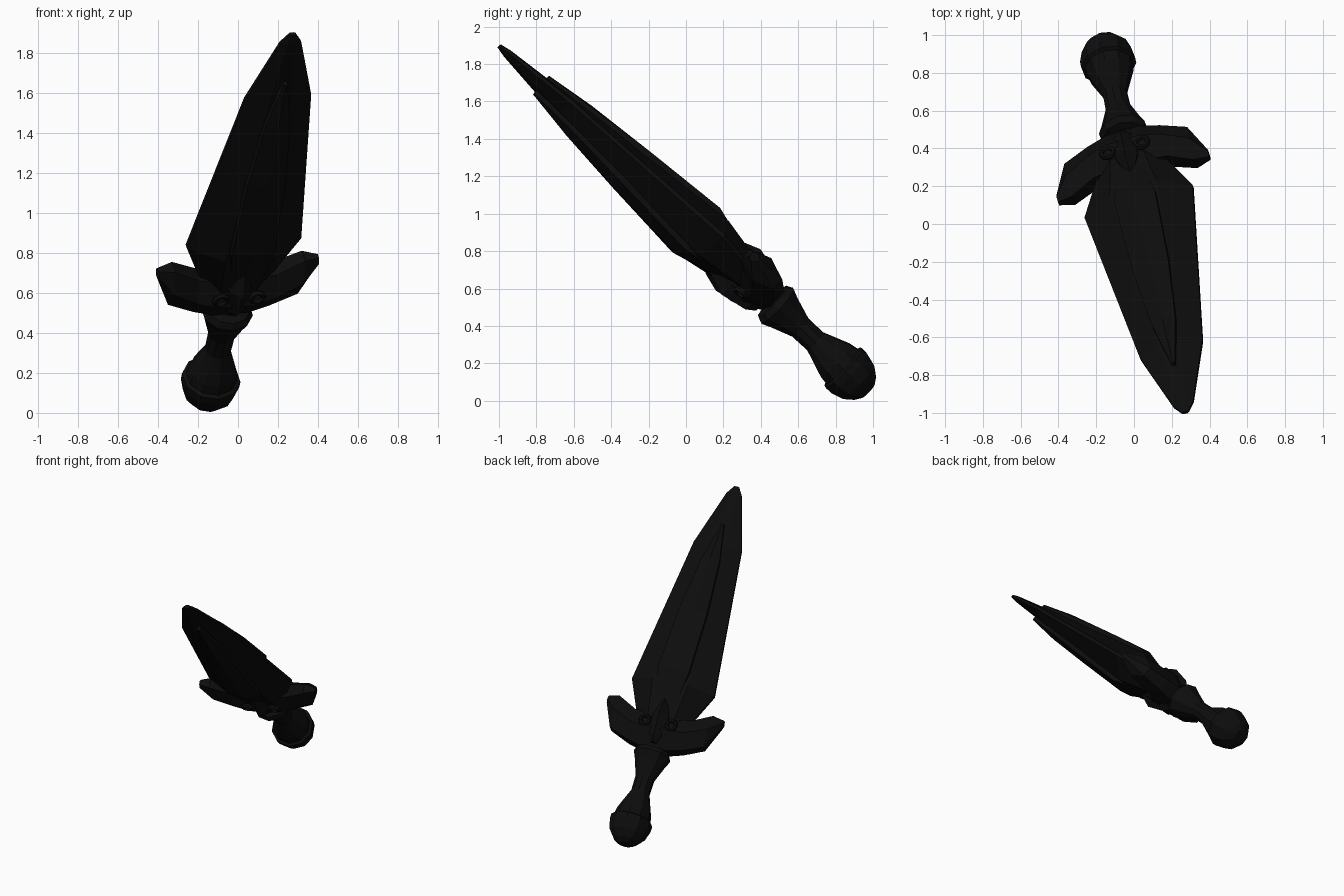
import bpy, bmesh, math
from mathutils import Matrix, Vector

cube = bpy.data.objects.get("Cube")
if cube:
    bpy.data.objects.remove(cube, do_unlink=True)

black = bpy.data.materials.new("near_black")
black.use_nodes = True
COLOUR = (0.004, 0.004, 0.004, 1)
black.diffuse_color = COLOUR
black.node_tree.nodes["Principled BSDF"].inputs["Base Color"].default_value = COLOUR

# Dagger frame: local x across the blade, y through it, z from pommel to tip
along = Vector((0.159, -0.721, 0.674)).normalized()
across = Vector((0.955, 0.285, 0.084))
across = (across - along * across.dot(along)).normalized()
through = along.cross(across)
FRAME = Matrix((across, through, along)).transposed().to_4x4()
FRAME.translation = (-0.14, 0.87, 0.15)


def finish(name, bm):
    bmesh.ops.recalc_face_normals(bm, faces=bm.faces)
    mesh = bpy.data.meshes.new(name)
    bm.to_mesh(mesh)
    bm.free()
    mesh.materials.append(black)
    obj = bpy.data.objects.new(name, mesh)
    obj.matrix_world = FRAME
    bpy.context.collection.objects.link(obj)
    return obj


def loft(name, rings):
    """Skin a list of equal-length point rings and cap both ends."""
    bm = bmesh.new()
    loops = [[bm.verts.new(p) for p in ring] for ring in rings]
    n = len(loops[0])
    for a, b in zip(loops, loops[1:]):
        for i in range(n):
            j = (i + 1) % n
            bm.faces.new((a[i], a[j], b[j], b[i]))
    bm.faces.new(loops[0])
    bm.faces.new(loops[-1])
    return finish(name, bm)


def lathe(name, profile, sides=10):
    turn = [math.tau * (i + 0.5) / sides for i in range(sides)]
    return loft(name, [[(r * math.cos(a), r * math.sin(a), s) for a in turn]
                       for s, r in profile])


def blade_ring(s, w, edge, p, t):
    """Eight-sided section: thin edges and a thick middle."""
    return [(w, -edge, s), (w, edge, s), (p, t, s), (-p, t, s),
            (-w, edge, s), (-w, -edge, s), (-p, -t, s), (p, -t, s)]


def ridge_ring(s, w, side, mid):
    """Six-sided section with a crest on both faces."""
    return [(w, -side, s), (w, side, s), (0, mid, s),
            (-w, side, s), (-w, -side, s), (0, -mid, s)]


# Blade body
loft("blade", [blade_ring(*r) for r in (
    (0.76, 0.17, 0.012, 0.09, 0.08),
    (1.05, 0.30, 0.012, 0.13, 0.125),
    (2.13, 0.173, 0.010, 0.06, 0.05),
    (2.53, 0.055, 0.008, 0.02, 0.02),
    (2.59, 0.018, 0.005, 0.01, 0.01))])

# Raised centre panel, stopping in a step short of the tip
loft("blade_ridge", [ridge_ring(*r) for r in (
    (0.82, 0.06, 0.08, 0.09),
    (1.13, 0.113, 0.15, 0.172),
    (1.60, 0.10, 0.118, 0.14),
    (2.00, 0.065, 0.085, 0.108),
    (2.28, 0.010, 0.062, 0.068))])

# Swept guard, lofted across from wing tip to wing tip
half = [(0.09, 0.57, 0.82, 0.12), (0.20, 0.60, 0.825, 0.10),
        (0.34, 0.66, 0.90, 0.08), (0.42, 0.84, 0.89, 0.03)]
stations = [(-u, lo, hi, t) for u, lo, hi, t in reversed(half)] + half


def guard_ring(u, lo, hi, t):
    mid = (lo + hi) / 2
    return [(u, -t * 0.45, lo), (u, t * 0.45, lo), (u, t, mid),
            (u, t * 0.45, hi), (u, -t * 0.45, hi), (u, -t, mid)]


loft("guard", [guard_ring(*s) for s in stations])

# Leaf ornament on both faces of the guard
loft("guard_leaf", [ridge_ring(*r) for r in (
    (0.60, 0.02, 0.08, 0.10),
    (0.65, 0.05, 0.10, 0.135),
    (0.80, 0.06, 0.10, 0.165),
    (0.94, 0.005, 0.10, 0.112))])

# Scroll rings beside the leaf
for face, tag in ((1, "back"), (-1, "front")):
    for side, hand in ((1, "left"), (-1, "right")):
        rings = []
        for i in range(11):
            a = math.tau * i / 10
            c = Vector((side * 0.095, face * 0.108, 0.74))
            out = Vector((math.cos(a), 0, math.sin(a)))
            rings.append([c + out * (0.033 + 0.013 * math.cos(b))
                          + Vector((0, 0.016 * math.sin(b), 0))
                          for b in (i * math.tau / 6 for i in range(6))])
        loft("scroll_" + tag + "_" + hand, rings)

# Grip with a flared collar and a neck into the guard
lathe("grip", [(0.02, 0.135), (0.10, 0.122), (0.25, 0.066), (0.36, 0.068),
               (0.48, 0.11), (0.53, 0.132), (0.565, 0.115),
               (0.575, 0.07), (0.66, 0.07)])

# Rounded pommel
lathe("pommel", [(-0.145, 0.05), (-0.12, 0.088), (-0.07, 0.128),
                 (0.0, 0.148), (0.04, 0.148), (0.055, 0.12)])
